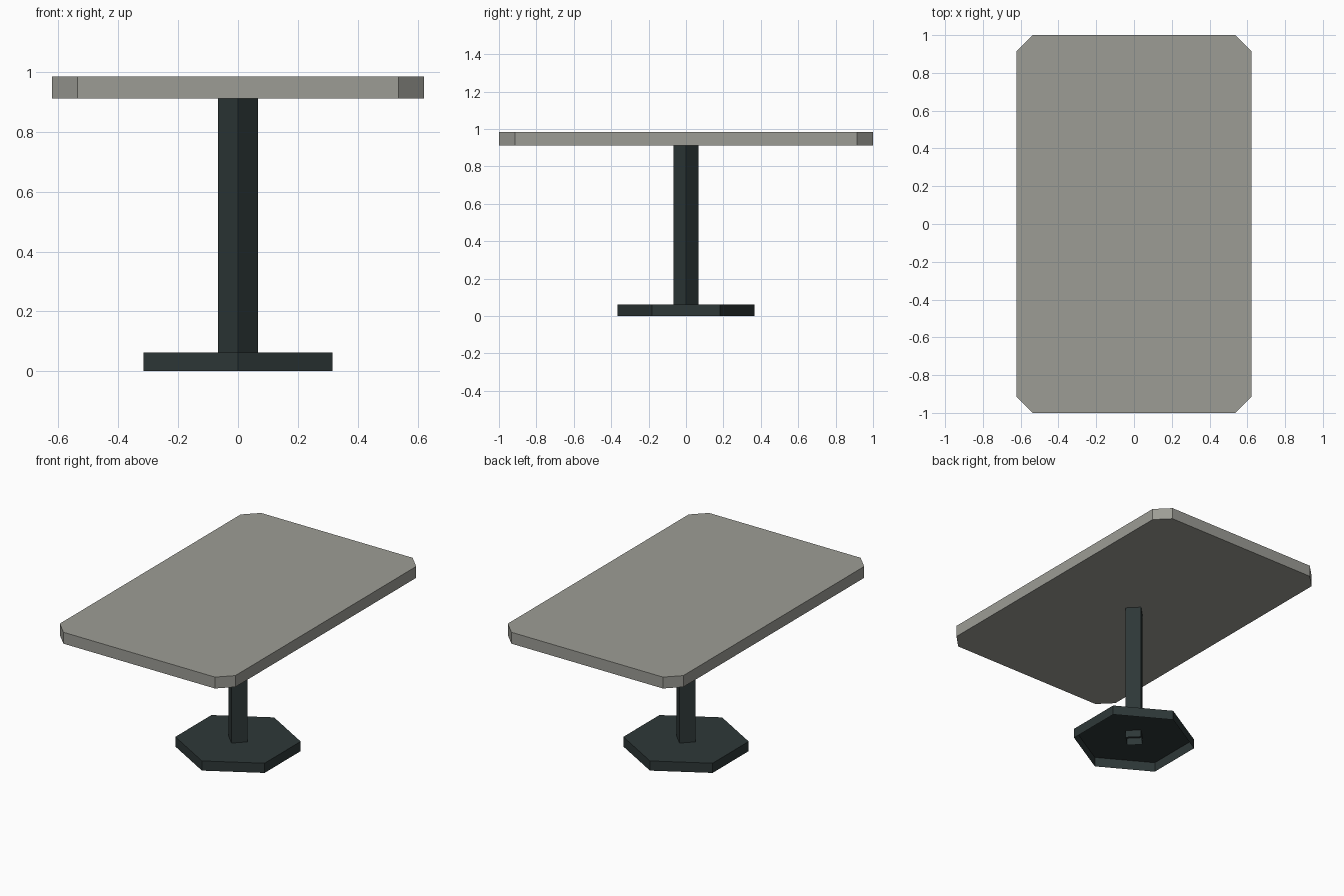
import bpy, bmesh, math

if "Cube" in bpy.data.objects:
    bpy.data.objects.remove(bpy.data.objects["Cube"])


def material(name, rgb):
    m = bpy.data.materials.new(name)
    m.diffuse_color = (*rgb, 1)
    m.use_nodes = True
    m.node_tree.nodes["Principled BSDF"].inputs["Base Color"].default_value = m.diffuse_color
    return m


def prism(name, outline, z0, z1, mat, bottom=True, top=True):
    """Extrude a counter-clockwise outline, with optional end caps."""
    bm = bmesh.new()
    lo = [bm.verts.new((x, y, z0)) for x, y in outline]
    hi = [bm.verts.new((x, y, z1)) for x, y in outline]
    n = len(outline)
    for i in range(n):
        j = (i + 1) % n
        bm.faces.new((lo[i], lo[j], hi[j], hi[i]))
    if top:
        bm.faces.new(hi)
    if bottom:
        bm.faces.new(lo[::-1])
    me = bpy.data.meshes.new(name)
    bm.to_mesh(me)
    bm.free()
    me.materials.append(mat)
    ob = bpy.data.objects.new(name, me)
    bpy.context.collection.objects.link(ob)
    return ob


def ngon(n, r, start):
    return [(r * math.cos(start + i * math.tau / n),
             r * math.sin(start + i * math.tau / n)) for i in range(n)]


stone = material("warm grey top", (0.335, 0.335, 0.302))
iron = material("dark green grey metal", (0.027, 0.039, 0.039))

# Rectangular top with cut corners
X, Y, C = 0.622, 1.0, 0.085
corners = [(X, -Y + C), (X, Y - C), (X - C, Y), (-X + C, Y),
           (-X, Y - C), (-X, -Y + C), (-X + C, -Y), (X - C, -Y)]
prism("table_top", corners, 0.912, 0.985, stone)

# Square column turned 45 degrees, open at both ends
prism("column", ngon(4, 0.066, 0), 0.015, 0.912, iron, bottom=False, top=False)

# Hexagonal foot, hollow underneath
prism("foot", ngon(6, 0.365, math.pi / 2), 0.0, 0.062, iron, bottom=False)
